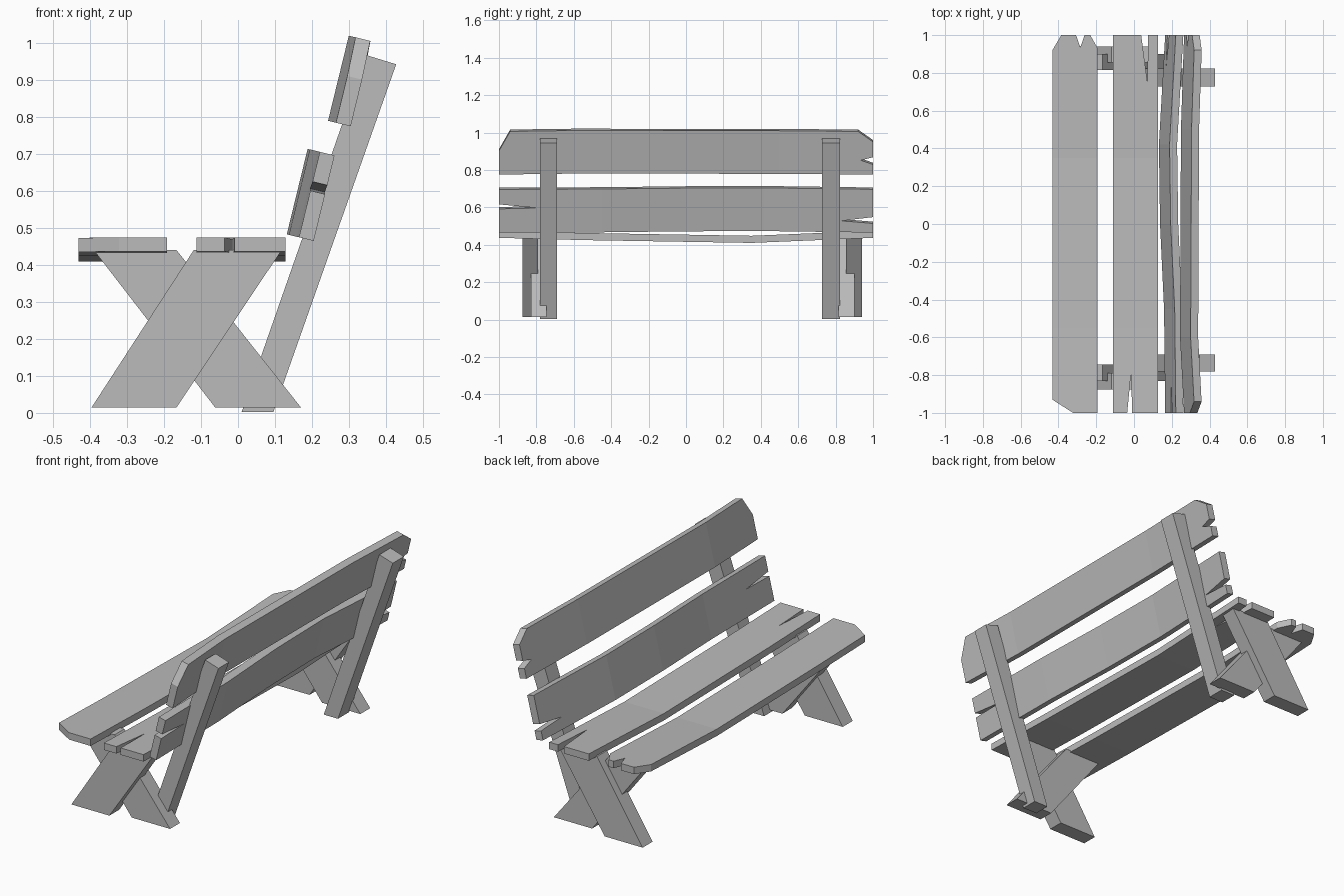
import bpy, bmesh, math
from mathutils import Vector

cube = bpy.data.objects.get("Cube")
if cube:
    bpy.data.objects.remove(cube)

wood = bpy.data.materials.new("grey_wood")
wood.use_nodes = True
wood.diffuse_color = (0.5, 0.5, 0.5, 1)
wood.node_tree.nodes["Principled BSDF"].inputs["Base Color"].default_value = (0.5, 0.5, 0.5, 1)


def finish(name, bm):
    bmesh.ops.recalc_face_normals(bm, faces=bm.faces)
    mesh = bpy.data.meshes.new(name)
    bm.to_mesh(mesh)
    bm.free()
    mesh.materials.append(wood)
    obj = bpy.data.objects.new(name, mesh)
    bpy.context.collection.objects.link(obj)


def slab(bm, points, depth):
    """Extrude a flat outline into a solid."""
    face = bm.faces.new([bm.verts.new(p) for p in points])
    ext = bmesh.ops.extrude_face_region(bm, geom=[face], use_keep_orig=True)
    verts = [g for g in ext["geom"] if isinstance(g, bmesh.types.BMVert)]
    bmesh.ops.translate(bm, vec=depth, verts=verts)


def bend(bow, y):
    """Piecewise linear warp along the plank."""
    for (y0, b0), (y1, b1) in zip(bow, bow[1:]):
        if y <= y1:
            return b0 + (b1 - b0) * (y - y0) / (y1 - y0)
    return bow[-1][1]


def plank(name, outline, origin, angle, thick, bow):
    """Outline is (across, along); angle lifts the plank from level."""
    across = Vector((math.cos(angle), 0, math.sin(angle)))
    normal = Vector((across.z, 0, -across.x))
    start = Vector((origin[0], 0, origin[1]))
    bm = bmesh.new()
    slab(bm, [start + across * u + Vector((0, y, 0)) for u, y in outline], normal * thick)
    for y, _ in bow[1:-1]:
        bmesh.ops.bisect_plane(bm, geom=bm.verts[:] + bm.edges[:] + bm.faces[:],
                               plane_co=(0, y, 0), plane_no=(0, 1, 0))
    for v in bm.verts:
        v.co += normal * bend(bow, v.co.y)
    finish(name, bm)


def upright(name, profile, y0, y1):
    """Side profile in x and z, given a width along y."""
    bm = bmesh.new()
    slab(bm, [(x, y0, z) for x, z in profile], Vector((0, y1 - y0, 0)))
    finish(name, bm)


# Seat planks, sagging, with chipped and split ends
sag = [(-1, 0), (-0.55, 0.012), (0.35, 0.027), (1, 0)]
plank("front_seat_plank",
      [(0.11, -1), (0.24, -1), (0.24, 0.93), (0.2, 1), (0.17, 1), (0.148, 0.935),
       (0.125, 1), (0.047, 1), (0, 0.92), (0, -0.93)],
      (-0.432, 0.475), 0, 0.038, sag)
plank("rear_seat_plank",
      [(0, -1), (0.076, -1), (0.097, -0.78), (0.102, -1), (0.24, -1), (0.24, 1),
       (0.187, 1), (0.183, 0.75), (0.15, 1), (0, 1)],
      (-0.112, 0.475), 0, 0.038, sag)

# Backrest planks, bowed toward the sitter
lean = math.radians(76.3)
plank("lower_back_plank",
      [(0, -1), (0.13, -1), (0.135, -0.795), (0.155, -1), (0.238, -1), (0.238, 1),
       (0.085, 1), (0.062, 0.83), (0.05, 1), (0, 1)],
      (0.165, 0.475), lean, 0.041,
      [(-1, 0), (-0.45, -0.006), (0, -0.028), (0.42, -0.034), (1, 0)])
plank("upper_back_plank",
      [(0, -1), (0.13, -1), (0.237, -0.94), (0.237, 0.92), (0.18, 1), (0.095, 1),
       (0.078, 0.935), (0.055, 1), (0, 1)],
      (0.265, 0.785), lean, 0.041,
      [(-1, 0), (-0.6, -0.022), (0.5, -0.017), (1, 0)])

# Crossed legs and leaning posts at each end
outer_leg = [(-0.396, 0.015), (-0.166, 0.015), (0.118, 0.44), (-0.12, 0.44)]
inner_leg = [(-0.062, 0.015), (0.17, 0.015), (-0.166, 0.44), (-0.39, 0.44)]
post = [(0.01, 0.003), (0.096, 0.003), (0.428, 0.943), (0.347, 0.968)]
for end, outer, inner, back in (
        ("right_end", (-0.875, -0.79), (-0.83, -0.745), (-0.78, -0.69)),
        ("left_end", (0.855, 0.94), (0.815, 0.9), (0.727, 0.823))):
    upright(end + "_outer_leg", outer_leg, *outer)
    upright(end + "_inner_leg", inner_leg, *inner)
    upright(end + "_back_post", post, *back)
